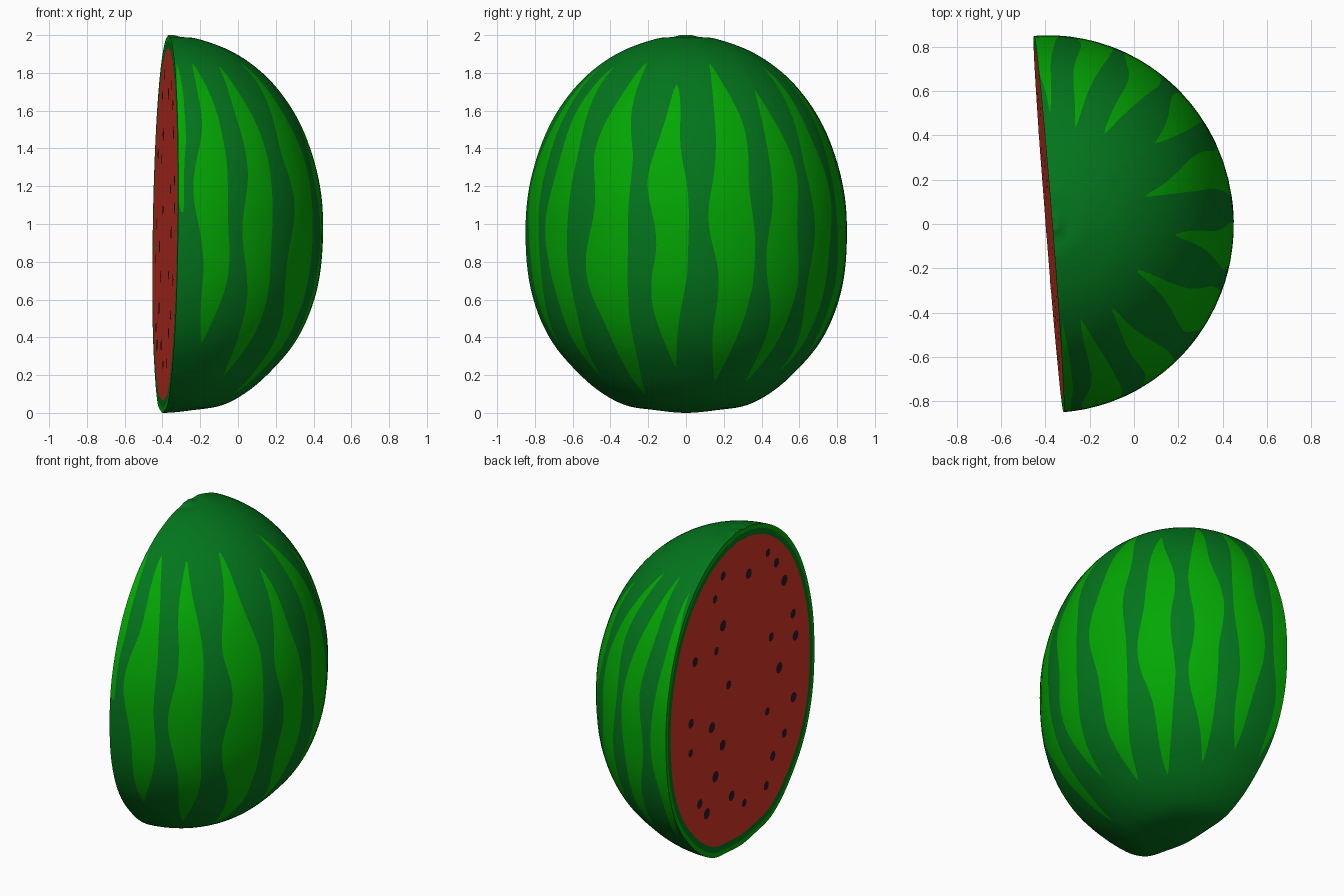
import bpy, bmesh, math
from mathutils import Vector

if "Cube" in bpy.data.objects:
    bpy.data.objects.remove(bpy.data.objects["Cube"])

TURN = math.radians(4.5)      # the cut plane is turned slightly about z
CENTRE = Vector((-0.1, 0, 1))


def material(name, rgb):
    m = bpy.data.materials.new(name)
    m.diffuse_color = (*rgb, 1)
    m.use_nodes = True
    m.node_tree.nodes["Principled BSDF"].inputs["Base Color"].default_value = m.diffuse_color
    return m


DARK = material("dark green", (0.001, 0.18, 0.012))
LIGHT = material("light green", (0.001, 0.385, 0.001))
RED = material("red flesh", (0.66, 0.036, 0.02))
BLACK = material("seed black", (0.024, 0.011, 0.021))

# half profile: radius, height from bottom to top (small bump at the stem)
PROFILE = [(0, 0), (0.165, 0.015), (0.325, 0.042), (0.47, 0.122), (0.6, 0.24), (0.707, 0.37),
           (0.785, 0.525), (0.835, 0.71), (0.852, 0.93), (0.84, 1.15), (0.79, 1.36),
           (0.71, 1.55), (0.6, 1.71), (0.475, 1.83), (0.33, 1.92), (0.16, 1.98),
           (0.07, 1.99), (0.03, 2.0), (0, 2.0)]


def smooth_profile(steps):
    """Catmull-Rom curve through the profile points."""
    pts = [Vector(p) for p in PROFILE]
    pts = [Vector((-0.165, 0.015))] + pts + [Vector((-0.03, 2.0))]
    out = []
    for i in range(1, len(pts) - 2):
        a, b, c, d = pts[i - 1:i + 3]
        for s in range(steps):
            t = s / steps
            out.append(0.5 * (2 * b + (c - a) * t + (2 * a - 5 * b + 4 * c - d) * t * t
                              + (3 * b - a - 3 * c + d) * t ** 3))
    return out + [pts[-2]]


def place(depth, side, z):
    """Local (away from cut, along cut, height) to world."""
    c, s = math.cos(TURN), math.sin(TURN)
    return Vector((-0.384 + 0.015 * (z - 1) + depth * c - side * s,
                   depth * s + side * c, z))


def finish(bm, name, mats, smooth=False, outward=None):
    bm.normal_update()
    for f in bm.faces:
        out = outward if outward else f.calc_center_median() - CENTRE
        if f.normal.dot(out) < 0:
            f.normal_flip()
        f.smooth = smooth
    me = bpy.data.meshes.new(name)
    bm.to_mesh(me)
    bm.free()
    for m in mats:
        me.materials.append(m)
    ob = bpy.data.objects.new(name, me)
    bpy.context.collection.objects.link(ob)
    return ob


# stripes: angle from +x, half width, bottom, top
STRIPES = [(-85, 4, 1.05, 1.85), (-72, 6, 0.38, 1.85), (-53, 6, 0.2, 1.84),
           (-29, 7.8, 0.1, 1.86), (-6, 6.5, 0.25, 1.74), (17.5, 7.5, 0.17, 1.85),
           (38.5, 6.5, 0.17, 1.7), (58, 6, 0.22, 1.83), (76, 5.5, 0.3, 1.85),
           (92, 4, 0.3, 1.8)]


def stripe_edges(z):
    """Angles of all stripe borders at height z, in order."""
    edges = [-90.0]
    for k, (c, w, z0, z1) in enumerate(STRIPES):
        taper = max(0, min(1, (z - z0) / 0.5, (z1 - z) / 0.5)) ** 0.6
        half = w * taper * (1 + 0.12 * math.sin(10 * z + 2.1 * k)) + 0.01
        mid = c - 4.5 + 1.2 * math.sin(8 * z + 1.7 * k)
        for e in (mid - half, mid + half):
            edges.append(min(90, max(e, edges[-1] + 0.01)))
    return edges + [90.0]


# rind shell: grid whose columns follow the stripe borders
SUB = 3
rows = smooth_profile(5)
bm = bmesh.new()
grid = []
for r, z in rows:
    edges = stripe_edges(z)
    angles = [a + (b - a) * s / SUB for a, b in zip(edges, edges[1:]) for s in range(SUB)]
    row = []
    for a in angles + [90.0]:
        a = math.radians(a)
        row.append(bm.verts.new(place(0.98 * r * math.cos(a), r * math.sin(a), z)))
    grid.append(row)
for j in range(len(grid) - 1):
    z = (rows[j][1] + rows[j + 1][1]) / 2
    for i in range(len(grid[0]) - 1):
        f = bm.faces.new((grid[j][i], grid[j][i + 1], grid[j + 1][i + 1], grid[j + 1][i]))
        band = i // SUB
        if band % 2:
            z0, z1 = STRIPES[band // 2][2:]
            f.material_index = int(z0 < z < z1)
bmesh.ops.remove_doubles(bm, verts=bm.verts, dist=1e-5)
finish(bm, "rind", [DARK, LIGHT], smooth=True)

# cut face: outline of the profile, scaled inwards
outline = [(r, z) for r, z in rows] + [(-r, z) for r, z in rows[-2:0:-1]]
CUT_OUT = place(-1, 0, 1) - place(0, 0, 1)


def ring(bm, scale):
    return [bm.verts.new(place(0, y * scale, 1.005 + (z - 1.005) * scale)) for y, z in outline]


# rind rim on the cut
bm = bmesh.new()
rings = [ring(bm, 1), ring(bm, 0.972), ring(bm, 0.935)]
n = len(outline)
for k in range(2):
    for i in range(n):
        j = (i + 1) % n
        f = bm.faces.new((rings[k][i], rings[k][j], rings[k + 1][j], rings[k + 1][i]))
        f.material_index = 1 - k
finish(bm, "cut_rim", [DARK, LIGHT], outward=CUT_OUT)

# red flesh
bm = bmesh.new()
bm.faces.new(ring(bm, 0.935))
finish(bm, "flesh", [RED], outward=CUT_OUT)

# seeds: thin oval plates, positions as fractions of the flesh oval
SEEDS = [(.42, .79), (.54, .68), (.65, .52), (-.23, .85), (.14, .74), (-.35, .73),
         (.77, .25), (-.24, .51), (.45, .2), (.8, .09), (-.34, .37), (-.65, .4),
         (.56, -.05), (-.17, .08), (.76, -.32), (.38, -.29), (-.72, 0), (-.42, -.13),
         (.62, -.52), (-.27, -.3), (-.73, -.2), (.45, -.62), (-.38, -.48), (.35, -.79),
         (-.15, -.69), (.03, -.8), (-.61, -.59), (-.51, -.69)]
bm = bmesh.new()
for k, (a, b) in enumerate(SEEDS):
    size = 0.85 + 0.3 * (k * 7 % 5) / 4
    loop = []
    for s in range(10):
        t = math.tau * s / 10
        loop.append(bm.verts.new(place(-0.004, -a * 0.79 + 0.031 * size * math.cos(t),
                                       1.0 + b * 0.93 + 0.03 * size * math.sin(t))))
    bm.faces.new(loop)
finish(bm, "seeds", [BLACK], outward=CUT_OUT)
